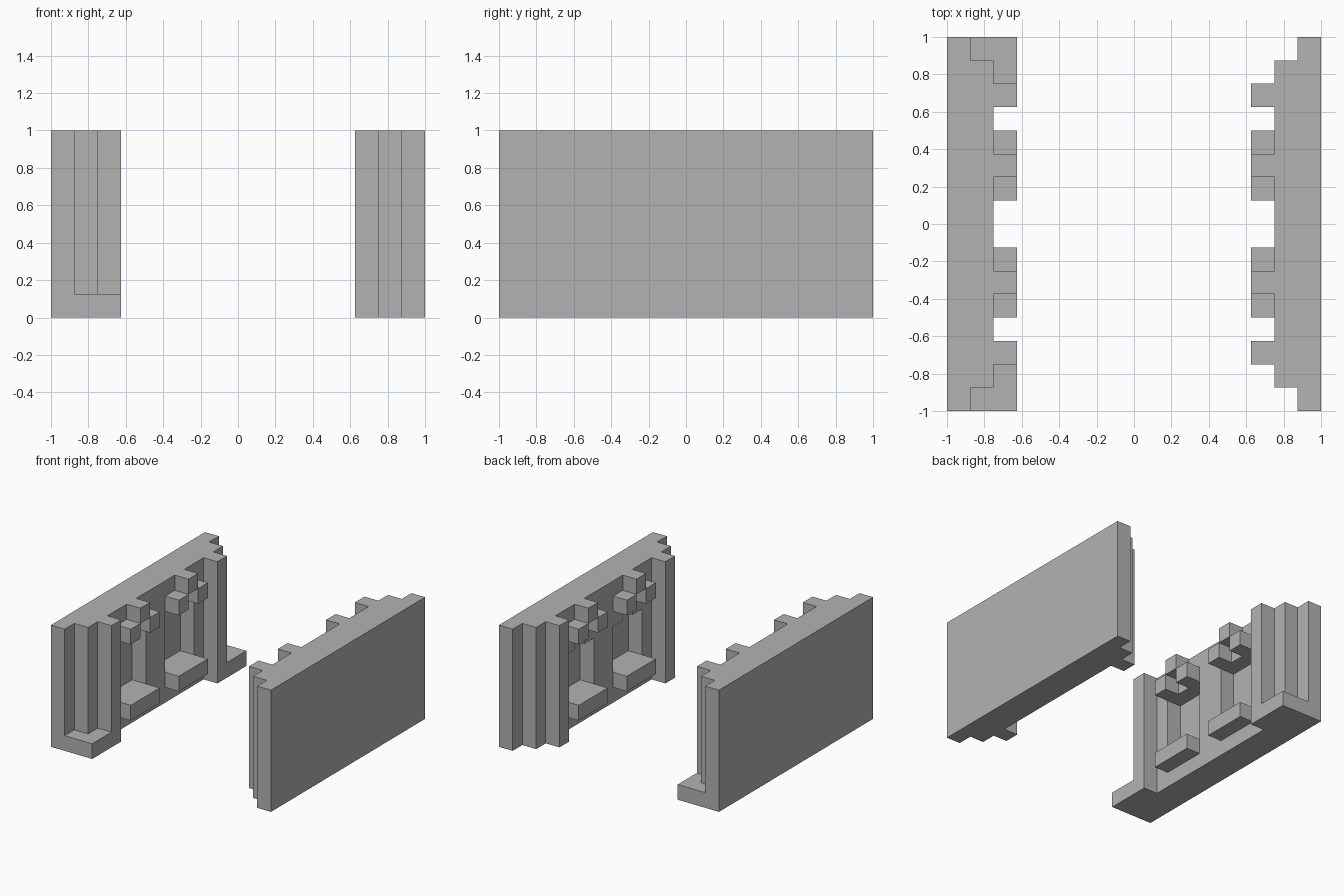
import bpy, bmesh
from mathutils import Vector

cube = bpy.data.objects.get("Cube")
if cube:
    bpy.data.objects.remove(cube, do_unlink=True)

U = 0.125  # grid step that every part snaps to

grey = bpy.data.materials.new("stone grey")
grey.use_nodes = True
colour = (0.45, 0.45, 0.45, 1)
grey.diffuse_color = colour
grey.node_tree.nodes["Principled BSDF"].inputs["Base Color"].default_value = colour


def prism(name, outline, push):
    """Extrude a closed outline, given in grid steps, along a vector."""
    bm = bmesh.new()
    face = bm.faces.new([bm.verts.new(Vector(p) * U) for p in outline])
    moved = bmesh.ops.extrude_face_region(bm, geom=[face])["geom"]
    verts = [v for v in moved if isinstance(v, bmesh.types.BMVert)]
    bmesh.ops.translate(bm, verts=verts, vec=Vector(push) * U)
    bmesh.ops.recalc_face_normals(bm, faces=bm.faces)
    mesh = bpy.data.meshes.new(name)
    bm.to_mesh(mesh)
    bm.free()
    mesh.materials.append(grey)
    obj = bpy.data.objects.new(name, mesh)
    bpy.context.collection.objects.link(obj)
    return obj


def box(name, s, x, y, z):
    """Box from ranges in grid steps, on side s."""
    base = [(s * x[i], y[j], z[0]) for i, j in ((0, 0), (1, 0), (1, 1), (0, 1))]
    return prism(name, base, (0, 0, z[1] - z[0]))


def carve(obj, cutter):
    mod = obj.modifiers.new("recess", "BOOLEAN")
    mod.operation = "DIFFERENCE"
    mod.solver = "EXACT"
    mod.object = cutter
    bpy.context.view_layer.objects.active = obj
    bpy.ops.object.modifier_apply(modifier=mod.name)
    bpy.data.objects.remove(cutter, do_unlink=True)


# half of the wall plan from its middle to its end, with a pillar and stepped end
half = [(6, 5), (5, 5), (5, 6), (6, 6), (6, 7), (7, 7), (7, 8), (8, 8)]

for side, s in (("left", 1), ("right", -1)):
    plan = half + [(x, -y) for x, y in reversed(half)]
    wall = prism(f"{side}_wall", [(s * x, y, 0) for x, y in plan], (0, 0, 8))

    for bay, c in (("front", -2.5), ("back", 2.5)):
        # recess: stepped head on the left wall, straight head on the right
        arch = [(-1.5, 2), (1.5, 2)]
        if s > 0:
            arch += [(1.5, 5), (.5, 5), (.5, 6), (-.5, 6), (-.5, 5), (-1.5, 5)]
        else:
            arch += [(1.5, 6), (-1.5, 6)]
        carve(wall, prism("recess_cutter", [(s * 5.5, c + y, z) for y, z in arch],
                          (s * 1.5, 0, 0)))

        # sill and the three small blocks above the recess
        box(f"{side}_{bay}_sill", s, (5, 6), (c - 1.5, c + 1.5), (1, 2))
        box(f"{side}_{bay}_top_block", s, (5, 6), (c - .5, c + .5), (7, 8))
        for d in (-1, 1):
            box(f"{side}_{bay}_side_block", s, (5, 6), (c + d - .5, c + d + .5), (6, 7))

    # low plinths fill the stepped ends of the right wall
    if s < 0:
        for end, e in (("front", -1), ("back", 1)):
            foot = [(7, 8), (5, 8), (5, 6), (6, 6), (6, 7), (7, 7)]
            prism(f"{side}_{end}_plinth", [(s * x, e * y, 0) for x, y in foot], (0, 0, 1))
